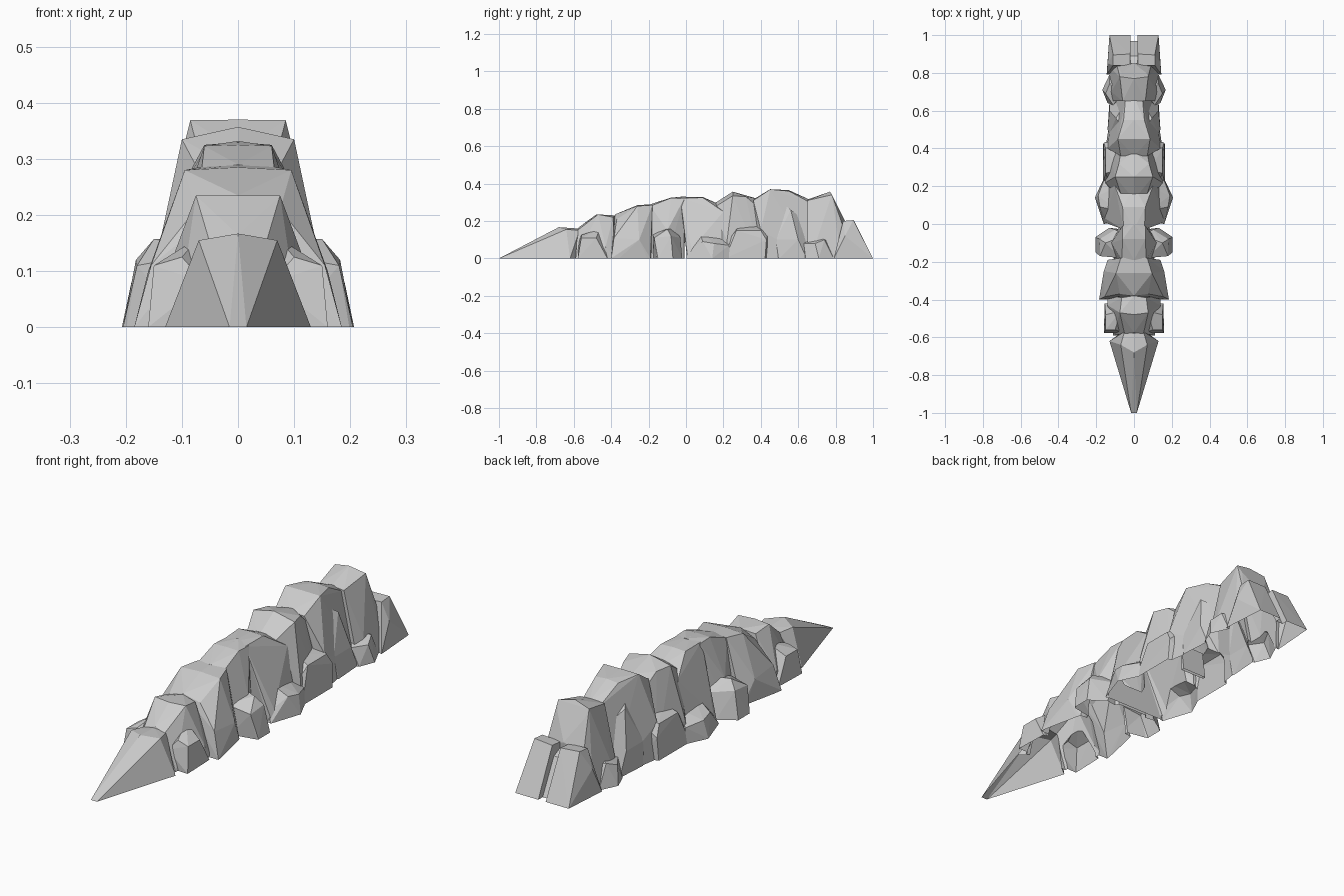
import bpy, bmesh

DEPTH = -0.04   # boulders are sunk below ground, then trimmed flat
rocks = bpy.data.collections.new("boulders")
bpy.context.scene.collection.children.link(rocks)


def hull(name, pts):
    bm = bmesh.new()
    for x, y, z in pts:
        bm.verts.new((x, y, z))
        if z == 0:
            bm.verts.new((x, y, DEPTH))
    bmesh.ops.convex_hull(bm, input=bm.verts)
    bmesh.ops.delete(bm, geom=[v for v in bm.verts if not v.link_faces], context='VERTS')
    bmesh.ops.recalc_face_normals(bm, faces=bm.faces)
    me = bpy.data.meshes.new(name)
    bm.to_mesh(me)
    bm.free()
    ob = bpy.data.objects.new(name, me)
    rocks.objects.link(ob)
    ob.hide_render = True


def rock(name, pts, paired=False):
    """Faceted boulder: hull symmetric about x=0, or a mirrored pair of hulls."""
    flip = [(-x, y, z) for x, y, z in pts]
    if paired:
        hull(name + "_right", pts)
        hull(name + "_left", flip)
    else:
        hull(name, pts + [p for p in flip if p[0] < 0])


# Pointed front end
rock("front_point", [(.015, -1, 0), (.13, -.62, 0), (.07, -.64, .155), (0, -.68, .167),
                     (0, -.58, .16), (.05, -.57, .15), (.06, -.57, 0)])

# Spine boulders, front to back
rock("spine_rock_1", [(.11, -.59, 0), (.05, -.58, .15), (0, -.575, .165), (.075, -.47, .235),
                      (0, -.48, .235), (.065, -.39, .22), (0, -.38, .23), (.14, -.43, .06),
                      (.14, -.38, 0)])
rock("spine_rock_2", [(.185, -.4, 0), (.155, -.385, .11), (.075, -.37, .21), (.095, -.26, .28),
                      (0, -.26, .285), (0, -.38, .235), (.07, -.18, .285), (0, -.17, .29),
                      (.16, -.25, .1), (.14, -.19, 0)])
rock("spine_rock_3", [(.1, -.21, 0), (.065, -.19, .28), (0, -.19, .29), (.06, -.08, .323),
                      (0, -.08, .325), (.06, -.01, .32), (0, 0, .332), (.12, -.1, .15),
                      (.075, -.01, 0), (.13, -.1, 0)])
rock("spine_rock_4", [(.055, -.03, .322), (0, -.03, .33), (.06, .09, .325), (0, .09, .328),
                      (0, .2, .28), (.1, .2, .25), (.155, .03, .05), (.16, .01, 0),
                      (.15, .22, 0)])
rock("spine_rock_5", [(0, .13, .28), (.06, .13, .26), (.1, .25, .335), (0, .25, .357),
                      (.08, .32, .33), (0, .38, .32), (.07, .38, .28), (.15, .22, .1),
                      (.16, .21, 0), (.13, .39, 0)])
rock("spine_rock_6", [(.07, .36, .31), (0, .36, .315), (.085, .45, .369), (0, .45, .37),
                      (.055, .55, .36), (0, .55, .365), (0, .67, .31), (.045, .66, .3),
                      (.14, .4, .15), (.15, .41, 0), (.1, .6, .12), (.11, .66, 0)])
rock("spine_rock_7", [(.06, .65, .31), (0, .65, .315), (.075, .78, .34), (0, .77, .357),
                      (.065, .8, .3), (0, .85, .2), (.09, .84, .17), (.12, .7, .1),
                      (.13, .65, 0), (.13, .83, 0)])

# Split back end with a sunken core between the two blocks
rock("back_block", [(.02, .84, .195), (.11, .84, .2), (.02, .9, .2), (.11, .895, .205),
                    (.018, 1, 0), (.13, 1, 0), (.145, .79, 0), (.14, .85, .12),
                    (.015, .82, 0)], True)
rock("back_core", [(.03, .82, .18), (.03, .89, .15), (.03, .97, 0), (.03, .81, 0)])

# Low flank boulders, one on each side
rock("flank_rock_1", [(.06, -.575, .08), (.1, -.56, .125), (.15, -.56, .11), (.16, -.578, 0),
                      (.15, -.48, .11), (.155, -.42, 0), (.07, -.46, .16), (.06, -.575, 0),
                      (.06, -.42, 0)], True)
rock("flank_rock_2", [(.07, -.18, .13), (.18, -.17, .11), (.205, -.15, 0), (.205, -.07, 0),
                      (.182, -.08, .12), (.15, -.1, .157), (.05, -.06, .16), (.05, -.18, 0),
                      (.13, -.02, 0), (.1, -.03, .11), (.05, -.03, 0)], True)
rock("flank_rock_3", [(.14, .01, .04), (.16, 0, 0), (.18, .09, .09), (.207, .14, 0),
                      (.19, .15, .08), (.16, .23, .07), (.16, .24, 0), (.08, .07, .15),
                      (.08, .2, .13), (.08, .02, 0), (.08, .23, 0)], True)
rock("flank_rock_4", [(.13, .21, .08), (.165, .21, 0), (.15, .27, .15), (.08, .28, .18),
                      (.15, .4, .15), (.16, .43, .1), (.165, .42, 0), (.06, .45, .18),
                      (.06, .46, 0), (.06, .22, 0)], True)
rock("flank_rock_5", [(.06, .45, .22), (.13, .48, .1), (.14, .5, 0), (.07, .52, .29),
                      (.095, .56, .26), (.13, .6, .1), (.13, .645, 0), (.05, .64, .2),
                      (.05, .46, 0), (.05, .64, 0)], True)
rock("flank_rock_6", [(.11, .63, .08), (.14, .64, 0), (.15, .69, .08), (.168, .71, 0),
                      (.13, .74, .1), (.13, .79, 0), (.06, .7, .12), (.06, .78, .09),
                      (.06, .64, 0), (.06, .78, 0)], True)

# Fuse the boulders into one shell without inner walls
me = bpy.data.meshes["front_point"].copy()
ridge = bpy.data.objects.new("rock_ridge", me)
bpy.context.scene.collection.objects.link(ridge)
for ob in list(rocks.objects):
    if ob.name == "front_point":
        continue
    mod = ridge.modifiers.new(ob.name, 'BOOLEAN')
    mod.operation, mod.solver, mod.object = 'UNION', 'EXACT', ob
fused = bpy.data.meshes.new_from_object(ridge.evaluated_get(bpy.context.evaluated_depsgraph_get()))
ridge.modifiers.clear()
ridge.data = fused

# Trim flat at the ground, leaving the underside open
bm = bmesh.new()
bm.from_mesh(fused)
bmesh.ops.bisect_plane(bm, geom=bm.verts[:] + bm.edges[:] + bm.faces[:], plane_co=(0, 0, 0),
                       plane_no=(0, 0, -1), clear_outer=True)
bmesh.ops.dissolve_limit(bm, angle_limit=0.02, verts=bm.verts, edges=bm.edges)
bm.to_mesh(fused)
bm.free()
for ob in list(rocks.objects):
    bpy.data.objects.remove(ob)
